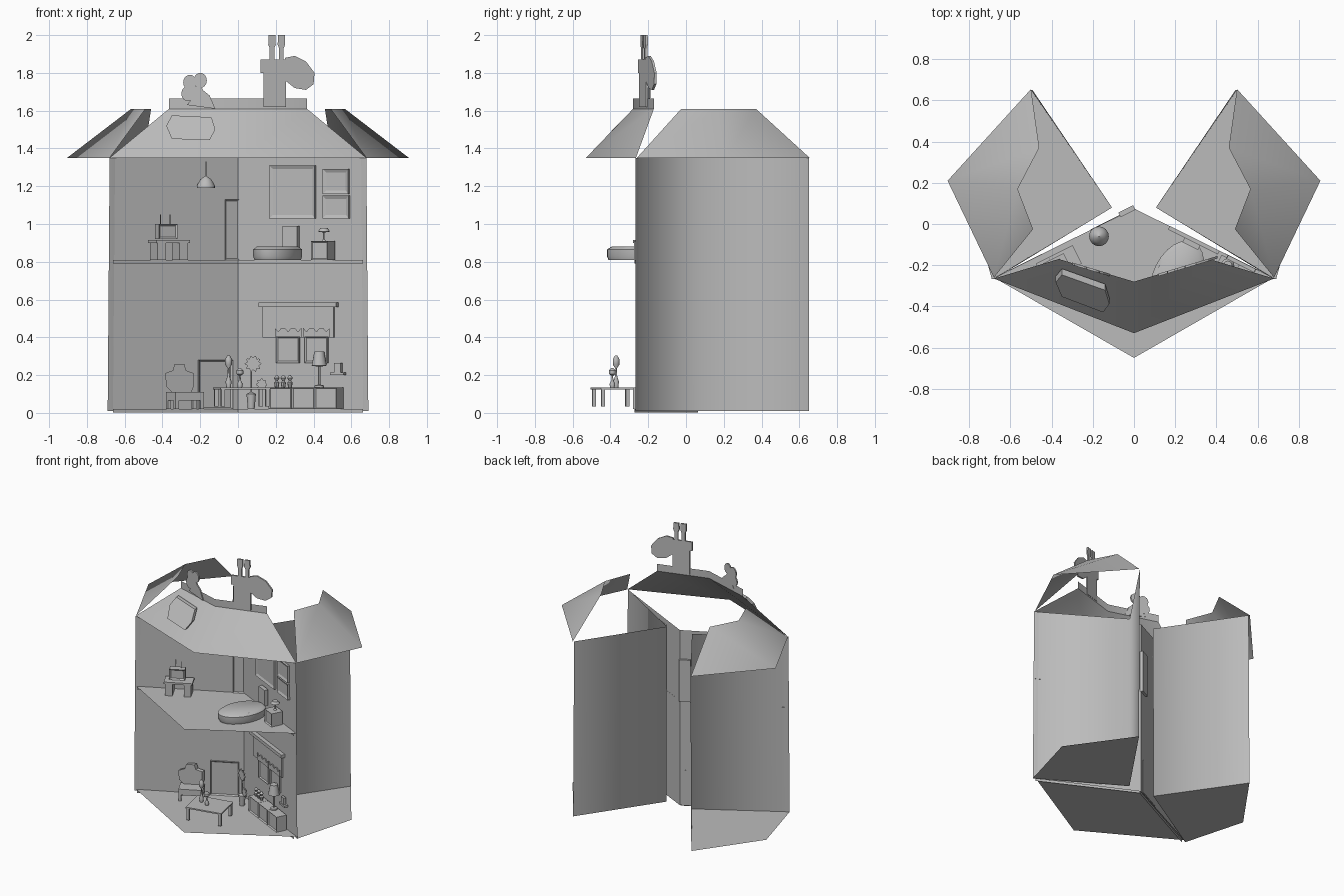
import bpy, bmesh, math
from mathutils import Matrix, Vector

if "Cube" in bpy.data.objects:
    bpy.data.objects.remove(bpy.data.objects["Cube"])

grey = bpy.data.materials.new("plain_grey")
grey.use_nodes = True
grey.diffuse_color = (0.5, 0.5, 0.5, 1)
grey.node_tree.nodes["Principled BSDF"].inputs["Base Color"].default_value = (0.5, 0.5, 0.5, 1)

FLOOR, UPPER, EAVES, RIDGE = 0.02, 0.81, 1.35, 1.61
TILT = math.atan(0.5)  # angle of the back walls


def finish(name, bm, smooth=False):
    me = bpy.data.meshes.new(name)
    bm.to_mesh(me)
    bm.free()
    me.materials.append(grey)
    for p in me.polygons:
        p.use_smooth = smooth
    ob = bpy.data.objects.new(name, me)
    bpy.context.collection.objects.link(ob)
    return ob


def band(name, low, high, smooth=True):
    """Folded sheet between two polylines of equal length."""
    bm = bmesh.new()
    a = [bm.verts.new(p) for p in low]
    b = [bm.verts.new(p) for p in high]
    for i in range(len(a) - 1):
        bm.faces.new((a[i], a[i + 1], b[i + 1], b[i]))
    return finish(name, bm, smooth)


def sheet(name, pts, z):
    bm = bmesh.new()
    bm.faces.new([bm.verts.new((x, y, z)) for x, y in pts])
    return finish(name, bm)


def level(pts, z):
    return [(x, y, z) for x, y in pts]


def wall_frame(x, out, z):
    """Frame beside the back wall: local x runs along it, local -y into the room."""
    s = 1 if x > 0 else -1
    xw = x + s * math.sin(TILT) * out
    y = 0.08 - 0.5 * abs(xw) - math.cos(TILT) * out
    return Matrix.Translation((x, y, z)) @ Matrix.Rotation(-s * TILT, 4, 'Z')


def boxes(name, frame, parts, inset=0):
    """Boxes (x, y, z, width, depth, height) in a local frame, with optional sunk fronts."""
    bm = bmesh.new()
    for x, y, z, w, d, h in parts:
        m = Matrix.Translation((x, y, z + h / 2)) @ Matrix.Diagonal((w, d, h, 1))
        bmesh.ops.create_cube(bm, size=1, matrix=m)
    if inset:
        bm.normal_update()
        front = [f for f in bm.faces if f.normal.y < -0.9]
        bmesh.ops.inset_individual(bm, faces=front, thickness=inset, depth=-0.008)
    bm.transform(frame)
    return finish(name, bm)


def lathe(name, pos, profile, n=16, scale=(1, 1), turn=0):
    """Turned form from (radius, height) points."""
    bm = bmesh.new()
    rings = []
    for r, z in profile:
        rings.append([bm.verts.new((r * scale[0] * math.cos(2 * math.pi * i / n),
                                    r * scale[1] * math.sin(2 * math.pi * i / n), z)) for i in range(n)])
    for a, b in zip(rings, rings[1:]):
        for i in range(n):
            bm.faces.new((a[i], a[(i + 1) % n], b[(i + 1) % n], b[i]))
    bm.faces.new(rings[0][::-1])
    bm.faces.new(rings[-1])
    bm.transform(Matrix.Translation(pos) @ Matrix.Rotation(turn, 4, 'Z'))
    ob = finish(name, bm, True)
    bpy.context.view_layer.objects.active = ob
    bpy.ops.object.select_all(action='DESELECT')
    ob.select_set(True)
    bpy.ops.object.shade_smooth_by_angle(angle=math.radians(40))
    return ob


def plate(name, pts, depth_at, thick=0.012):
    """Thin cut-out drawn in x, z and laid on a slanted face."""
    bm = bmesh.new()
    f = bm.faces.new([bm.verts.new((x, depth_at(x, z), z)) for x, z in pts])
    ext = bmesh.ops.extrude_face_region(bm, geom=[f])
    moved = [v for v in ext["geom"] if isinstance(v, bmesh.types.BMVert)]
    bmesh.ops.translate(bm, vec=Vector((0, -thick, 0)), verts=moved)
    bmesh.ops.recalc_face_normals(bm, faces=bm.faces)
    return finish(name, bm)


def oval(cx, cz, rx, rz, n=16, lobes=0):
    out = []
    for i in range(n):
        t = 2 * math.pi * i / n
        k = 1 + (0.18 * math.cos(lobes * t) if lobes else 0)
        out.append((cx + rx * k * math.cos(t), cz + rz * k * math.sin(t)))
    return out


# Main room shell
corners = [(-0.68, -0.26), (0, 0.075), (0.68, -0.26)]
band("main_back_walls", level(corners, 0.01), [(x * 0.985, y, EAVES) for x, y in corners], False)
for label, z in (("ground", FLOOR), ("upper", UPPER)):
    sheet(label + "_floor", corners + [(0, -0.65)], z)
    skirt = [(x * 0.975, y - 0.012) for x, y in corners]
    band(label + "_skirting", level(skirt, z - 0.018), level(skirt, z), False)
eave = [(-0.68, -0.265), (0, -0.53), (0.68, -0.265)]
ridge = [(-0.365, -0.17), (0, -0.28), (0.365, -0.17)]
band("front_roof", level(eave, EAVES), level(ridge, RIDGE))
band("roof_crest", level(ridge, RIDGE), level(ridge, 1.665))

# Two opened wings, mirrored
for label, s in (("left", 1), ("right", -1)):
    def side(pts):
        return [(s * x, y) for x, y in pts]
    wall = side([(0.69, -0.268), (0.108, 0.08), (0.5, 0.65)])
    band(label + "_wing_walls", level(wall, 0.01), [(x * 0.985, y, EAVES) for x, y in wall])
    sheet(label + "_wing_floor", wall + side([(0.82, 0.2)]), 0.012)
    band(label + "_wing_roof", level(side([(0.68, -0.26), (0.905, 0.21), (0.5, 0.655)]), EAVES),
         level(side([(0.49, -0.025), (0.565, 0.17), (0.46, 0.37)]), RIDGE))


# Roof ornaments
def crest(x, z):
    return -0.277 + 0.3 * abs(x)


def slope(x, z):
    k = (z - EAVES) / (RIDGE - EAVES)
    return (1 - k) * (-0.53 + 0.39 * abs(x)) + k * crest(x, z) - 0.015


plate("giraffe_neck", [(0.135, 1.62), (0.255, 1.62), (0.255, 1.87), (0.12, 1.87), (0.12, 1.8), (0.135, 1.8)], crest)
plate("giraffe_head", [(0.25, 1.88), (0.3, 1.89), (0.36, 1.86), (0.405, 1.8), (0.4, 1.74), (0.36, 1.71),
                       (0.3, 1.72), (0.25, 1.76)], crest)
for i, x in enumerate((0.18, 0.23)):
    w = 0.012
    plate(f"giraffe_horn_{i}", [(x - w, 1.86), (x + w, 1.86), (x + w, 1.93), (x + 0.02, 1.95), (x + 0.018, 2),
                                (x - 0.018, 2), (x - 0.02, 1.95), (x - w, 1.93)], crest)
plate("rabbit_body", [(-0.27, 1.63), (-0.2, 1.72), (-0.15, 1.68), (-0.12, 1.61)], crest)
for i, (x, z) in enumerate(((-0.265, 1.69), (-0.255, 1.75), (-0.2, 1.76), (-0.215, 1.69))):
    plate(f"rabbit_lobe_{i}", oval(x, z, 0.035, 0.04), crest)
plate("roof_sign", [(-0.38, 1.52), (-0.35, 1.575), (-0.14, 1.565), (-0.12, 1.5), (-0.15, 1.445),
                    (-0.35, 1.45)], slope, 0.03)

# Upstairs furniture
boxes("television_desk", wall_frame(-0.365, 0.08, UPPER),
      [(0, 0, 0.09, 0.2, 0.1, 0.015), (-0.065, 0, 0, 0.05, 0.09, 0.09), (0.065, 0, 0, 0.05, 0.09, 0.09)])
boxes("television", wall_frame(-0.38, 0.07, UPPER + 0.11), [(0, 0, 0, 0.11, 0.05, 0.08)], 0.014)
for s in (-1, 1):
    lathe(f"antenna_{s}", (-0.385 + 0.025 * s, -0.17, 0.99), [(0.002, 0), (0.002, 0.06)], 6)
boxes("upper_door", wall_frame(-0.035, 0, UPPER), [(0, 0, 0, 0.08, 0.025, 0.32)], 0.01)
lathe("ceiling_lamp", (-0.17, -0.06, 1.19), [(0.048, 0), (0.048, 0.012), (0.03, 0.045), (0.01, 0.06),
                                             (0.003, 0.065), (0.003, 0.14)])
lathe("oval_bed", (0.21, -0.25, UPPER), [(0.95, 0), (1, 0.02), (1, 0.055), (0.85, 0.07)], 24,
      (0.115, 0.18), -TILT)
boxes("bed_pillow", wall_frame(0.28, 0.03, UPPER + 0.06), [(0, 0, 0, 0.085, 0.03, 0.12)])
boxes("nightstand", wall_frame(0.45, 0.06, UPPER), [(0, 0, 0, 0.1, 0.09, 0.1)], 0.01)
lathe("night_lamp", (0.455, -0.2, UPPER + 0.1), [(0.012, 0), (0.004, 0.01), (0.004, 0.045), (0.032, 0.05),
                                                 (0.02, 0.068)])
for i, (x, z, w, h) in enumerate(((0.29, 1.03, 0.27, 0.28), (0.52, 1.16, 0.15, 0.13), (0.52, 1.03, 0.155, 0.12))):
    boxes(f"picture_frame_{i}", wall_frame(x, 0.012, z), [(0, 0, 0, w, 0.02, h)], 0.025)

# Ground floor left side
boxes("ground_door", wall_frame(-0.12, 0.008, FLOOR), [(0, 0, 0, 0.2, 0.014, 0.26)], 0.012)
legs = [(x, y, 0, 0.02, 0.02, 0.05) for x in (-0.075, 0.075) for y in (-0.045, 0.045)]
boxes("armchair_seat", wall_frame(-0.28, 0.09, FLOOR), legs + [(0, 0, 0.045, 0.17, 0.11, 0.045)])
plate("armchair_back", [(-0.34, 0.1), (-0.25, 0.1), (-0.235, 0.14), (-0.235, 0.21), (-0.275, 0.225), (-0.285, 0.26),
                        (-0.335, 0.26), (-0.345, 0.225), (-0.385, 0.21), (-0.38, 0.14)],
      lambda x, z: 0.05 + 0.5 * x, 0.03)

# Low table with vases
legs = [(x, y, 0.015, 0.02, 0.02, 0.09) for x in (-0.12, 0.12) for y in (-0.09, 0.09)]
boxes("low_table", Matrix.Translation((0.02, -0.375, FLOOR)) @ Matrix.Rotation(0.2, 4, 'Z'),
      legs + [(0, 0, 0.105, 0.27, 0.21, 0.01)])
for i, (x, y, k) in enumerate(((-0.05, -0.37, 1), (0.01, -0.39, 0.6))):
    lathe(f"vase_{i}", (x, y, 0.135), [(0.012, 0), (0.016, 0.03 * k), (0.006, 0.06 * k), (0.004, 0.1 * k),
                                       (0.018, 0.12 * k), (0.018, 0.15 * k), (0.006, 0.17 * k)], 10)

# Ground floor right side
boxes("sideboard", wall_frame(0.36, 0.05, FLOOR),
      [(x, 0, 0, 0.133, 0.08, 0.115) for x in (-0.135, 0, 0.135)], 0.01)
lathe("table_lamp", (0.43, -0.18, 0.135), [(0.025, 0), (0.025, 0.01), (0.006, 0.015), (0.006, 0.11),
                                           (0.04, 0.115), (0.026, 0.19)])
for i, x in enumerate((0.205, 0.24, 0.275)):
    lathe(f"small_pot_{i}", (x, 0.03 - 0.5 * x, 0.135), [(0.01, 0), (0.014, 0.025), (0.006, 0.035), (0.015, 0.05),
                                                         (0.004, 0.065)], 8)
lathe("floor_pot", (0.07, -0.05, FLOOR), [(0.018, 0), (0.025, 0.08), (0.005, 0.09), (0.004, 0.2)], 10)
plate("large_flower", oval(0.08, 0.26, 0.038, 0.038, 40, 10), lambda x, z: -0.02 - 0.5 * x)
plate("small_flower", oval(0.125, 0.15, 0.026, 0.03, 32, 8), lambda x, z: -0.03 - 0.5 * x)
boxes("shelf_clock", wall_frame(0.53, 0.02, 0.2), [(0, 0, 0, 0.08, 0.03, 0.015), (0, 0, 0.015, 0.04, 0.02, 0.05)])

# Window with curtains
boxes("curtain_rail", wall_frame(0.32, 0.02, 0.56), [(0, 0, 0, 0.46, 0.03, 0.025)])
boxes("curtain_pelmet", wall_frame(0.32, 0.012, 0.4), [(0, 0, 0, 0.42, 0.012, 0.16)])
for i, x in enumerate((0.265, 0.415)):
    boxes(f"window_pane_{i}", wall_frame(x, 0.01, 0.265), [(0, 0, 0, 0.135, 0.014, 0.14)], 0.012)
    scallop = [(x + 0.07 * t / 4, 0.45 if t % 3 else 0.43) for t in range(4, -5, -1)]
    plate(f"window_curtain_{i}", [(x - 0.07, 0.4), (x, 0.405), (x + 0.07, 0.4)] + scallop,
          lambda x, z: 0.062 - 0.5 * x)
